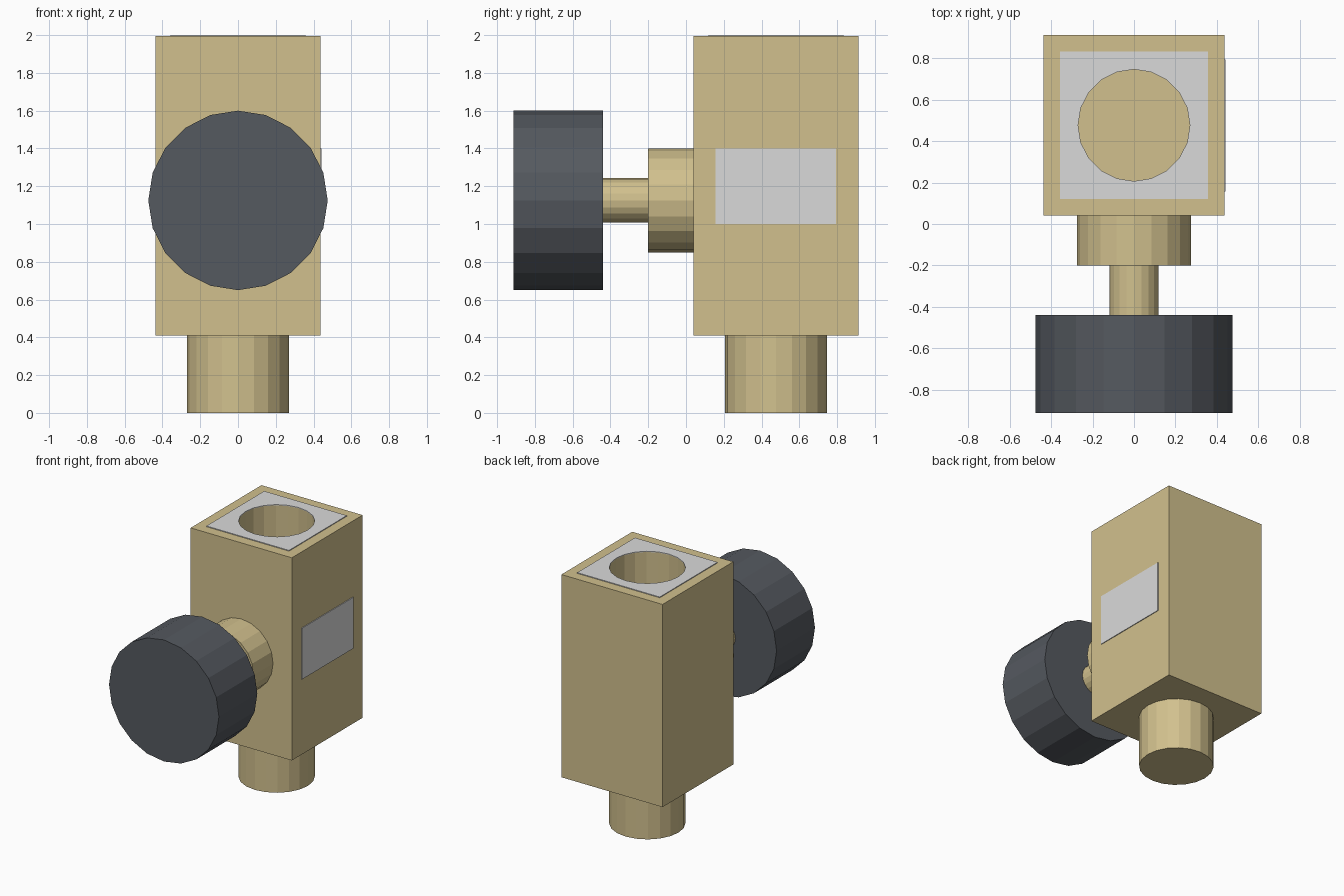
import bpy
from math import pi

cube = bpy.data.objects.get("Cube")
if cube:
    bpy.data.objects.remove(cube, do_unlink=True)


def material(name, rgb):
    mat = bpy.data.materials.new(name)
    mat.use_nodes = True
    mat.diffuse_color = (*rgb, 1)
    mat.node_tree.nodes["Principled BSDF"].inputs["Base Color"].default_value = (*rgb, 1)
    return mat


brass = material("brass", (0.64, 0.53, 0.27))
light_grey = material("light grey", (0.70, 0.70, 0.70))
charcoal = material("charcoal", (0.09, 0.10, 0.115))


def finish(name, mat):
    obj = bpy.context.object
    obj.name = obj.data.name = name
    obj.data.materials.append(mat)
    bpy.ops.object.transform_apply(location=False, rotation=True, scale=True)
    return obj


def box(name, mat, x, y, z):
    """Box spanning the given (low, high) ranges."""
    spans = (x, y, z)
    bpy.ops.mesh.primitive_cube_add(size=1, location=[(a + b) / 2 for a, b in spans])
    bpy.context.object.scale = [b - a for a, b in spans]
    return finish(name, mat)


def cylinder(name, mat, radius, low, high, along_y=False):
    """Twenty-sided cylinder on the pipe axis or on the handle axis."""
    mid = (low + high) / 2
    bpy.ops.mesh.primitive_cylinder_add(
        vertices=20, radius=radius, depth=high - low,
        location=(0, mid, AXIS_Z) if along_y else (0, AXIS_Y, mid),
        rotation=(pi / 2, 0, 0) if along_y else (0, 0, 0))
    return finish(name, mat)


AXIS_Y = 0.477   # vertical pipe axis
AXIS_Z = 1.125   # horizontal handle axis
BORE = 0.27

# Block body, outlet pipe and label plates
body = box("body", brass, (-0.437, 0.437), (0.04, 0.914), (0.41, 1.994))
cylinder("outlet_pipe", brass, BORE, 0, 0.41)
top_plate = box("top_plate", light_grey, (-0.357, 0.357), (0.12, 0.834), (1.994, 2.0))
box("side_plate", light_grey, (0.437, 0.443), (0.157, 0.795), (1.0, 1.4))

# Handle: collar, stem and knob
cylinder("collar", brass, 0.275, -0.2, 0.04, True)
cylinder("stem", brass, 0.118, -0.44, -0.2, True)
cylinder("knob", charcoal, 0.475, -0.914, -0.44, True)

# Blind bore through the top plate into the body
cutter = cylinder("bore_cutter", brass, BORE, 1.59, 2.1)
cutter.hide_render = True
for part in (body, top_plate):
    mod = part.modifiers.new("bore", "BOOLEAN")
    mod.operation = "DIFFERENCE"
    mod.solver = "EXACT"
    mod.object = cutter
    bpy.context.view_layer.objects.active = part
    bpy.ops.object.modifier_apply(modifier=mod.name)
bpy.data.objects.remove(cutter, do_unlink=True)
